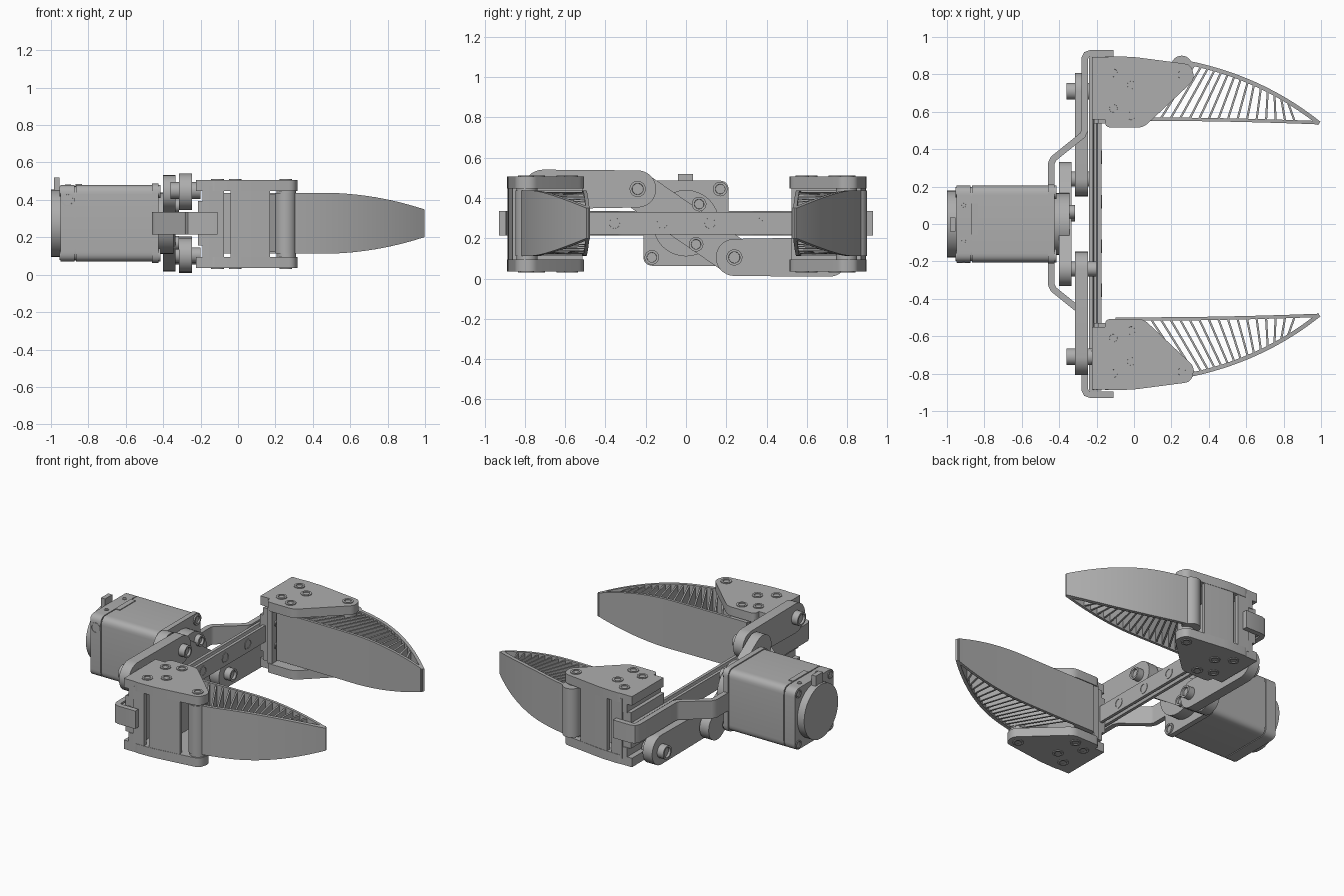
import bpy, bmesh
from math import pi, sin, cos, atan2
from mathutils import Matrix, Vector

if "Cube" in bpy.data.objects:
    bpy.data.objects.remove(bpy.data.objects["Cube"], do_unlink=True)

MID = 0.275  # height of the centre axis
grey = bpy.data.materials.new("plain_grey")
grey.use_nodes = True
grey.diffuse_color = (0.42, 0.42, 0.42, 1)
grey.node_tree.nodes["Principled BSDF"].inputs["Base Color"].default_value = (0.42, 0.42, 0.42, 1)


def finish(name, bm):
    bmesh.ops.recalc_face_normals(bm, faces=bm.faces)
    me = bpy.data.meshes.new(name)
    bm.to_mesh(me)
    bm.free()
    me.materials.append(grey)
    ob = bpy.data.objects.new(name, me)
    bpy.context.collection.objects.link(ob)
    bpy.ops.object.select_all(action='DESELECT')
    ob.select_set(True)
    bpy.context.view_layer.objects.active = ob
    bpy.ops.object.shade_smooth_by_angle(angle=0.5)
    return ob


def place(axis, u, v, h):
    return {'x': (h, u, v), 'y': (u, h, v), 'z': (u, v, h)}[axis]


def prism(name, pts, lo, hi, axis, socket=0):
    """Extrude a flat outline along an axis, with an optional recess in the far end."""
    bm = bmesh.new()
    a = [bm.verts.new(place(axis, u, v, lo)) for u, v in pts]
    b = [bm.verts.new(place(axis, u, v, hi)) for u, v in pts]
    bm.faces.new(a)
    end = bm.faces.new(b)
    for i in range(len(pts)):
        j = i - 1
        bm.faces.new((a[j], a[i], b[i], b[j]))
    bmesh.ops.recalc_face_normals(bm, faces=bm.faces)
    if socket:
        bmesh.ops.inset_region(bm, faces=[end], thickness=socket)
        low = bmesh.ops.inset_region(bm, faces=[end], thickness=0.001)
        step = 0.015 if hi > lo else -0.015
        bmesh.ops.translate(bm, verts=end.verts, vec=Vector(place(axis, 0, 0, -step)))
    return finish(name, bm)


def arc(cu, cv, r, start=0, end=2 * pi, n=32):
    return [(cu + r * cos(start + (end - start) * i / n),
             cv + r * sin(start + (end - start) * i / n)) for i in range(n + (end - start < 6))]


def rod(name, u, v, r, lo, hi, axis, socket=0):
    return prism(name, arc(u, v, r), lo, hi, axis, socket)


def box(name, x, y, z):
    return prism(name, [(x[0], y[0]), (x[1], y[0]), (x[1], y[1]), (x[0], y[1])], z[0], z[1], 'z')


def rounded(pts, r, n=6):
    """Soften every corner of an outline."""
    out = []
    for i, p in enumerate(pts):
        p, a, b = Vector(p), Vector(pts[i - 1]), Vector(pts[(i + 1) % len(pts)])
        s, e = p + (a - p).normalized() * r, p + (b - p).normalized() * r
        for k in range(n + 1):
            t = k / n
            out.append(tuple(s * (1 - t) ** 2 + p * 2 * t * (1 - t) + e * t * t))
    return out


def square(h, r):
    return rounded([(-h, MID - h), (h, MID - h), (h, MID + h), (-h, MID + h)], r)


def capsule(p, q, rp, rq):
    d = atan2(q[1] - p[1], q[0] - p[0])
    return arc(*p, rp, d + pi / 2, d + 1.5 * pi, 16) + arc(*q, rq, d - pi / 2, d + pi / 2, 16)


def ribbon(name, path, thick, half):
    """Upright strip along a plan path; half(x) gives its half height."""
    bm = bmesh.new()
    pts = [Vector(p) for p in path]
    rings = []
    for i, p in enumerate(pts):
        d0 = (p - pts[i - 1]).normalized() if i else (pts[1] - p).normalized()
        d1 = (pts[i + 1] - p).normalized() if i < len(pts) - 1 else d0
        m = (d0 + d1).normalized()
        off = Vector((-m.y, m.x)) * thick / 2 / max(0.5, m.dot(d0))
        ring = []
        for s, t in ((1, 1), (1, -1), (-1, -1), (-1, 1)):
            w = p + off * s
            ring.append(bm.verts.new((w.x, w.y, MID + t * half(w.x))))
        rings.append(ring)
    for a, b in zip(rings, rings[1:]):
        for k in range(4):
            bm.faces.new((a[k - 1], a[k], b[k], b[k - 1]))
    bm.faces.new(rings[0])
    bm.faces.new(rings[-1])
    return finish(name, bm)


def duplicate(objs, matrix, old, new):
    for ob in objs:
        cp = ob.copy()
        cp.data = ob.data.copy()
        cp.name = ob.name.replace(old, new)
        cp.data.transform(matrix)
        if matrix.determinant() < 0:
            cp.data.flip_normals()
        bpy.context.collection.objects.link(cp)


# Motor: two-part housing, flange, rear cap and connector
prism("motor_body", square(0.205, 0.05), -0.867, -0.45, 'x')
prism("motor_joint", square(0.198, 0.05), -0.88, -0.86, 'x')
prism("motor_rear_housing", square(0.205, 0.05), -0.95, -0.873, 'x')
prism("motor_flange", square(0.212, 0.05), -0.46, -0.425, 'x')
rod("motor_rear_cap", 0, MID, 0.18, -0.95, -1.0, 'x')
box("motor_cable_tab", (-0.985, -0.955), (-0.04, 0.035), (0.43, 0.52))
box("motor_connector", (-0.87, -0.835), (-0.055, 0.11), (0.45, 0.485))
rod("motor_side_port", -0.91, 0.40, 0.036, -0.19, -0.208, 'y', 0.008)
for y in (-0.09, 0.1):
    rod("motor_top_screw", -0.91, y, 0.016, 0.47, 0.483, 'z', 0.005)
for i in range(4):
    a = pi / 4 + i * pi / 2
    u, v = 0.24 * cos(a), MID + 0.24 * sin(a)
    rod("flange_screw", u, v, 0.036, -0.43, -0.415, 'x', 0.012)
    rod("rear_screw", u, v, 0.028, -0.945, -0.955, 'x', 0.008)
    rod("rear_cap_screw", 0.135 * cos(a + 0.4), MID + 0.135 * sin(a + 0.4), 0.016, -0.99, -1.0, 'x', 0.005)

# Crank and hub on the motor shaft
rod("crank_hub", 0, MID, 0.165, -0.43, -0.345, 'x')
prism("crank_arm", capsule((-0.24, 0.44), (0.24, 0.11), 0.092, 0.092), -0.40, -0.333, 'x')
for y, z in ((0.065, 0.37), (0.05, 0.17)):
    rod("hub_screw", y, z, 0.036, -0.35, -0.315, 'x', 0.012)

# Links, repeated half a turn about the motor axis
links = [
    prism("front_link", capsule((-0.24, 0.445), (-0.71, 0.443), 0.092, 0.098), -0.315, -0.245, 'x'),
    rod("front_link_crank_pin", -0.24, 0.445, 0.04, -0.335, -0.2, 'x', 0.012),
    rod("front_link_end_pin", -0.71, 0.45, 0.045, -0.2, -0.36, 'x', 0.012),
]
turn = Matrix.Translation((0, 0, MID)) @ Matrix.Rotation(pi, 4, 'X') @ Matrix.Translation((0, 0, -MID))
duplicate(links, turn, "front", "back")

# Grooved rail with mounting holes, and the bent strap behind it
lo, hi = MID - 0.055, MID + 0.055
prism("rail", [(-0.24, lo), (-0.22, lo), (-0.215, lo + 0.02), (-0.2, lo + 0.02), (-0.195, lo), (-0.175, lo),
               (-0.175, hi), (-0.195, hi), (-0.2, hi - 0.02), (-0.215, hi - 0.02), (-0.22, hi), (-0.24, hi)],
      -0.89, 0.89, 'y')
for i in range(4):
    rod("rail_hole", -0.355 + i * 0.237, MID, 0.036, -0.2, -0.172, 'x', 0.01)
half_strap = [(-0.11, 0.912), (-0.235, 0.912), (-0.254, 0.905), (-0.264, 0.885), (-0.264, 0.5),
              (-0.275, 0.475), (-0.43, 0.35), (-0.442, 0.325)]
ribbon("mounting_strap", half_strap + [(x, -y) for x, y in reversed(half_strap)], 0.034, lambda x: 0.06)

# Jaw holder, built on the back side
jaw = []
outline = rounded([(-0.155, 0.89), (0.0, 0.885), (0.305, 0.845), (0.325, 0.765), (0.05, 0.507), (-0.155, 0.507)], 0.035)
for name, z0, z1 in (("upper", 0.447, 0.507), ("lower", 0.095, 0.035)):
    jaw.append(prism("back_" + name + "_plate", outline, z0, z1, 'z'))
    s = 0.005 if z1 > z0 else -0.005
    for x, y in ((-0.015, 0.735), (-0.015, 0.57), (0.255, 0.79), (-0.11, 0.8), (-0.11, 0.61)):
        jaw.append(rod("back_" + name + "_bolt", x, y, 0.034, z0, z1 + s, 'z', 0.013))
    jaw.append(box("back_" + name + "_step", (-0.225, -0.13), (0.55, 0.885), sorted((z0, z1))))
    jaw.append(box("back_" + name + "_ledge", (-0.19, -0.13), (0.53, 0.885),
                   sorted((z0 - s * 12, z0))))
jaw += [
    box("back_slider", (-0.215, -0.12), (0.53, 0.88), (0.155, 0.395)),
    box("back_inner_wall", (-0.15, -0.115), (0.515, 0.885), (0.09, 0.46)),
    ribbon("back_outer_wall", [(-0.155, 0.873), (-0.075, 0.871)], 0.028, lambda x: 0.2),
    ribbon("back_outer_wall_middle", [(-0.04, 0.87), (0.0, 0.868), (0.17, 0.847)], 0.028, lambda x: 0.2),
    rod("back_pivot_post", 0.258, 0.79, 0.052, 0.09, 0.45, 'z'),
]
for z in (0.2, 0.35):
    jaw.append(rod("back_slider_screw", 0.56, z, 0.02, -0.13, -0.108, 'x', 0.006))


# Ribbed flexible finger: flat inner wall, bowed outer wall and fanned ribs
def finger_half(x):
    return 0.163 - 0.09 * max(0, (x - 0.45) / 0.55) ** 2


def outer(t):
    return ((1 - t) ** 2 * 0.255 + 2 * t * (1 - t) * 0.67 + t * t * 0.99,
            (1 - t) ** 2 * 0.815 + 2 * t * (1 - t) * 0.74 + t * t * 0.485)


def outer_at(x):
    return min((outer(i / 200) for i in range(201)), key=lambda p: abs(p[0] - x))


def inner_at(x):
    return (x, 0.508 - 0.02 * max(0, x) ** 2)


finger = [
    ribbon("back_finger_outer", [outer(i / 24) for i in range(25)], 0.022, finger_half),
    ribbon("back_finger_inner", [inner_at(-0.1 + 1.09 * i / 24) for i in range(25)], 0.018, finger_half),
    box("back_finger_base", (-0.11, 0.03), (0.51, 0.76), (0.112, 0.438)),
    rod("back_finger_loop", 0.255, 0.79, 0.057, 0.112, 0.438, 'z'),
]
COUNT = 16
for i in range(COUNT):
    t = i / (COUNT - 1)
    path = [inner_at(0.09 + 0.77 * t), outer_at(0.29 + 0.53 * t)]
    finger.append(ribbon("back_finger_rib", path, 0.011, lambda x: finger_half(x) - 0.008))

# Mirror to the front, then settle the back jaw in its own position
flip = Matrix.Scale(-1, 4, (0, 1, 0))
duplicate(jaw + finger, flip, "back", "front")
for ob in jaw:
    ob.data.transform(Matrix.Translation((0, 0.008, 0)))
for ob in finger:
    ob.data.transform(Matrix.Translation((0, 0.053, 0)))
